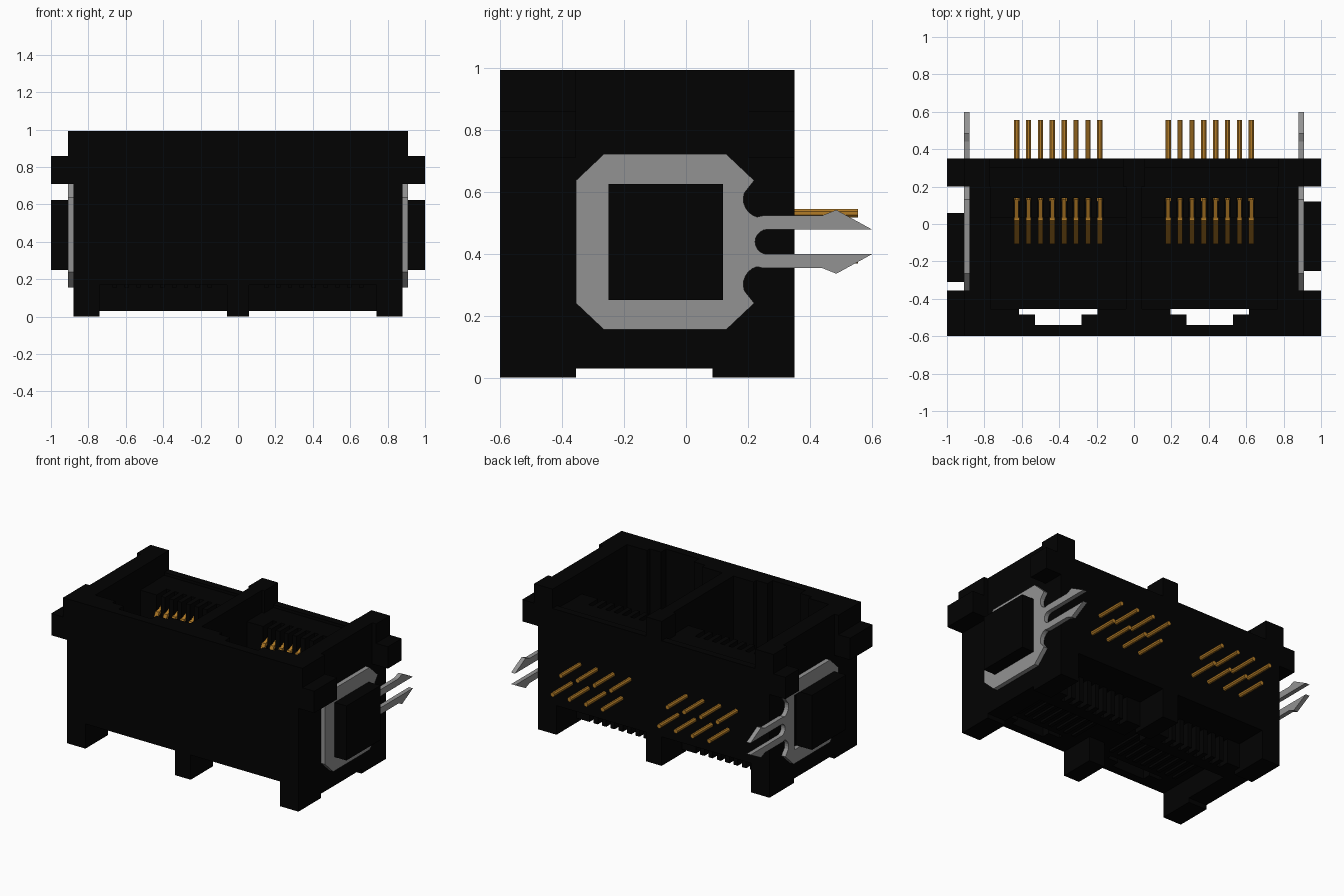
import bpy, bmesh, math
from mathutils import Matrix, Vector

cube = bpy.data.objects.get("Cube")
if cube:
    bpy.data.objects.remove(cube, do_unlink=True)


def material(name, rgb, rough=0.6):
    m = bpy.data.materials.new(name)
    m.use_nodes = True
    m.diffuse_color = (*rgb, 1)
    bsdf = m.node_tree.nodes["Principled BSDF"]
    bsdf.inputs["Base Color"].default_value = (*rgb, 1)
    bsdf.inputs["Roughness"].default_value = rough
    return m


BLACK = material("black plastic", (0.0006, 0.0006, 0.0006))
GREY = material("grey metal", (0.29, 0.29, 0.29))
GOLD = material("gold contact", (0.45, 0.2, 0.02))


def add_object(name, mesh, mat):
    mesh.materials.clear()
    mesh.materials.append(mat)
    ob = bpy.data.objects.new(name, mesh)
    bpy.context.collection.objects.link(ob)
    return ob


def boxes(name, items, mat=BLACK):
    """One object from boxes given as (x0, x1, y0, y1, z0, z1)."""
    bm = bmesh.new()
    for x0, x1, y0, y1, z0, z1 in items:
        mid = Vector((x0 + x1, y0 + y1, z0 + z1)) / 2
        size = Matrix.Diagonal((x1 - x0, y1 - y0, z1 - z0, 1))
        bmesh.ops.create_cube(bm, size=1, matrix=Matrix.Translation(mid) @ size)
    mesh = bpy.data.meshes.new(name)
    bm.to_mesh(mesh)
    bm.free()
    return add_object(name, mesh, mat)


def rod(name, x, z, y0, y1, radius, mat):
    """Eight-sided rod along y."""
    bm = bmesh.new()
    turn = Matrix.Rotation(math.pi / 2, 4, "X") @ Matrix.Rotation(math.pi / 8, 4, "Z")
    bmesh.ops.create_cone(bm, cap_ends=True, segments=8, radius1=radius, radius2=radius,
                          depth=y1 - y0, matrix=Matrix.Translation((x, (y0 + y1) / 2, z)) @ turn)
    mesh = bpy.data.meshes.new(name)
    bm.to_mesh(mesh)
    bm.free()
    return add_object(name, mesh, mat)


def plate(name, loops, x, width, mat):
    """Flat sheet cut from closed (y, z) loops, extruded along x."""
    cu = bpy.data.curves.new(name, "CURVE")
    cu.dimensions = "2D"
    cu.fill_mode = "BOTH"
    cu.extrude = width / 2
    for loop in loops:
        sp = cu.splines.new("POLY")
        sp.points.add(len(loop) - 1)
        for p, (y, z) in zip(sp.points, loop):
            p.co = (y, z, 0, 1)
        sp.use_cyclic_u = True
    tmp = bpy.data.objects.new(name + "_outline", cu)
    mesh = bpy.data.meshes.new_from_object(tmp)
    bpy.data.objects.remove(tmp)
    mesh.shade_flat()
    mesh.transform(Matrix.Translation((x, 0, 0)) @
                   Matrix.Rotation(math.pi / 2, 4, "Z") @ Matrix.Rotation(math.pi / 2, 4, "X"))
    return add_object(name, mesh, mat)


def arc(cy, cz, r, a0, a1, n=8):
    return [(cy + r * math.cos(math.radians(a0 + (a1 - a0) * i / n)),
             cz + r * math.sin(math.radians(a0 + (a1 - a0) * i / n))) for i in range(n + 1)]


PORTS = (-0.405, 0.405)
PITCH = 0.0635
TOP = 0.993     # rim height
BASE = 0.17     # underside between the feet
SKIRT = 0.03    # lowest edge of combs and side rails


def layer(y0, y1, h):
    """Wall slice across the body, left open by half width h at each port."""
    edges = [-0.88, PORTS[0] - h, PORTS[0] + h, PORTS[1] - h, PORTS[1] + h, 0.88]
    return [(edges[i], edges[i + 1], y0, y1, BASE, TOP) for i in (0, 2, 4)]


# Housing: front wall, latch channels, side walls and divider, stepped back wall, port floors
walls = [(-0.88, 0.88, -0.6, -0.54, BASE, TOP)]
walls += layer(-0.54, -0.485, 0.125)
walls += layer(-0.485, -0.455, 0.21)
walls += layer(-0.455, 0.2, 0.3625)
walls += [(-0.88, 0.88, 0.3, 0.35, 0.2, 0.86), (-0.88, 0.88, 0.2, 0.3, 0.2, 0.84)]
walls += [(c - 0.3625, c + 0.3625, -0.455, 0.06, BASE, 0.25) for c in PORTS]
walls += [(c - 0.3625, c + 0.3625, 0.06, 0.2, 0.2, 0.25) for c in PORTS]
boxes("housing", walls)

# Posts on the back wall
boxes("back_posts", [(x0, x1, 0.2, 0.35, 0.83, TOP)
                     for x0, x1 in ((-0.91, -0.77), (-0.06, 0.06), (0.77, 0.91))])

# Tall feet, with shallow side rails between the outer ones
boxes("feet", [(x0, x1, y0, y1, 0, 0.2)
               for x0, x1 in ((-0.88, -0.74), (-0.06, 0.06), (0.74, 0.88))
               for y0, y1 in ((-0.6, -0.355), (0.085, 0.35))])
boxes("side_rails", [(x0, x1, -0.355, 0.085, SKIRT, BASE)
                     for x0, x1 in ((-0.88, -0.74), (0.74, 0.88))])

# Corner pillars with stop tabs
corners = []
for s in (-1, 1):
    for y0, y1 in ((-0.6, -0.355), (0.2, 0.35)):
        for out, z0, z1 in ((0.91, 0.86, TOP), (1.0, 0.71, 0.86)):
            corners.append((*sorted((s * 0.86, s * out)), y0, y1, z0, z1))
boxes("corner_tabs", corners)

# Side blocks that hold the clips
boxes("right_side_block", [(-1, -0.87, -0.31, 0.06, 0.25, 0.625)])
boxes("left_side_block", [(0.87, 1, -0.25, 0.12, 0.25, 0.625)])

# Contact profile: riser with a short top arm, then a sloping tip
arm = [(0.13, 0.3), (0.13, 0.78), (0.03, 0.735), (0.03, 0.71), (0.106, 0.745), (0.106, 0.3)]
tip = [(0.035, 0.735), (-0.09, 0.45), (-0.108, 0.455), (0.018, 0.735)]

for side, c in zip(("right", "left"), PORTS):
    # Slotted ledge that guides the contacts inside the port
    ledge = [(c - 0.3625, c + 0.3625, 0.14, 0.2, 0.25, 0.84)]
    # Comb hanging below the floor
    comb = [(c - 0.345, c + 0.345, -0.02, 0.06, SKIRT, BASE)]
    # Thin ribs under the floor
    ribs = []
    for i in range(9):
        x = c + (i - 4) * PITCH
        ledge.append((x - 0.016, x + 0.016, 0.035, 0.14, 0.25, 0.84))
        comb.append((x - 0.016, x + 0.016, 0.06, 0.13, SKIRT, 0.2))
        ribs.append((x - 0.012, x + 0.012, -0.4, -0.1, BASE - 0.015, BASE))
    for s in (-1, 1):
        ledge.append((*sorted((c + s * 0.27, c + s * 0.3625)), 0.035, 0.14, 0.25, 0.84))
        comb.append((*sorted((c + s * 0.27, c + s * 0.345)), 0.06, 0.13, SKIRT, 0.2))
    boxes(side + "_contact_ledge", ledge)
    boxes(side + "_comb", comb)
    boxes(side + "_floor_ribs", ribs)

    # Gold spring contacts with staggered tails
    for i in range(8):
        x = c + (i - 3.5) * PITCH
        label = f"{side}_contact_{i + 1}"
        plate(label + "_arm", [arm], x, 0.021, GOLD)
        plate(label + "_tip", [tip], x, 0.028, GOLD)
        rod(label + "_tail", x, 0.383 if i % 2 else 0.53, 0.12, 0.555, 0.0155, GOLD)

# Metal clips: chamfered frame with two barbed prongs
lower = [(-0.355, 0.24), (-0.265, 0.155), (0.13, 0.155), (0.22, 0.24)]
lower += arc(0.245, 0.3, 0.06, 215, 90)[1:-1]
lower += [(0.25, 0.353), (0.44, 0.353), (0.485, 0.335), (0.6, 0.398)]
lower += arc(0.263, 0.438, 0.04, 270, 180, 5)
upper = [(y, 0.876 - z) for y, z in reversed(lower)]
window = [(-0.25, 0.25), (-0.25, 0.625), (0.12, 0.625), (0.12, 0.25)]
for side, s in (("right", -1), ("left", 1)):
    plate(side + "_clip", [lower + upper[1:], window], s * 0.895, 0.03, GREY)
